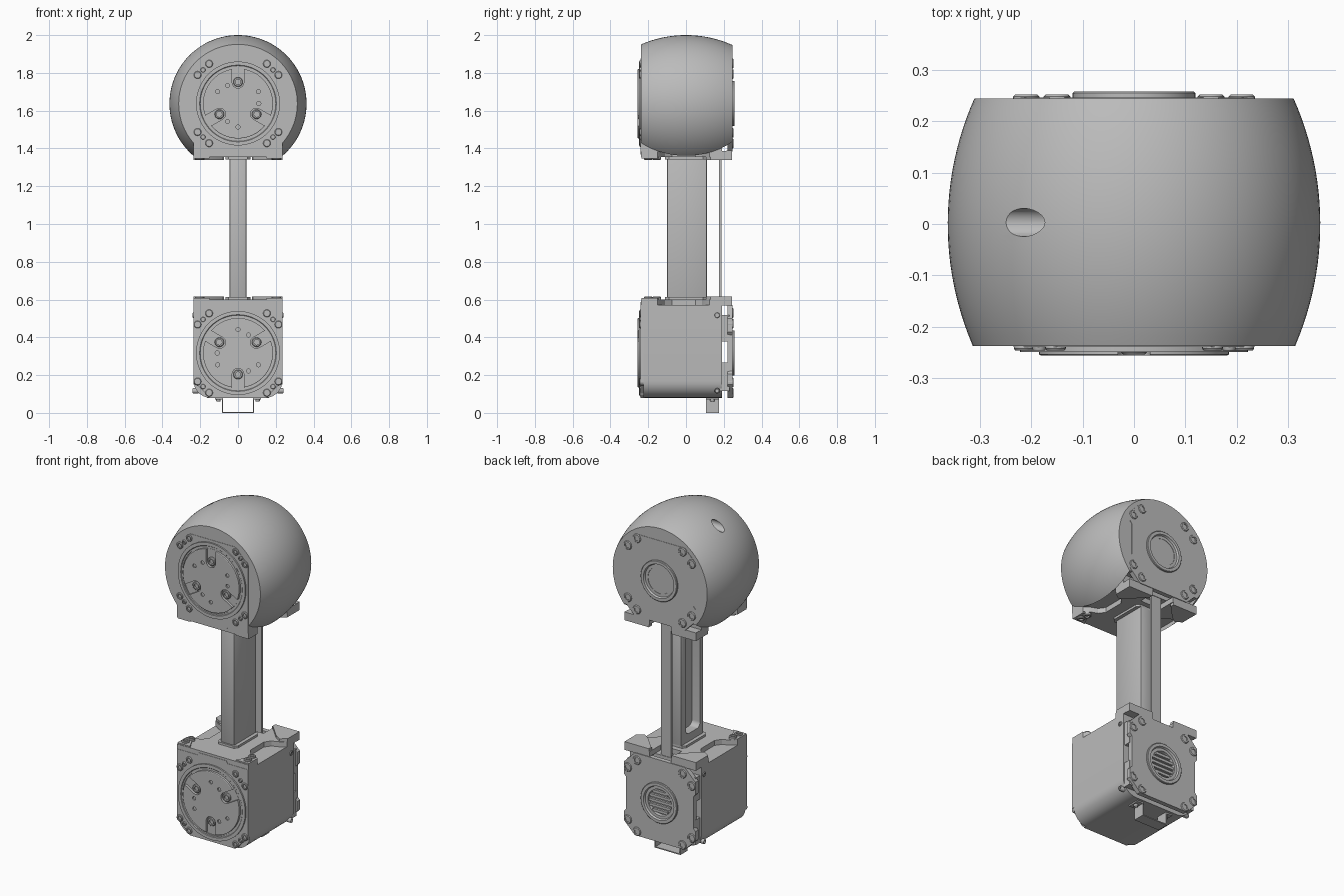
import bpy, bmesh
from math import sin, cos, pi, radians, sqrt
from mathutils import Matrix, Vector

if "Cube" in bpy.data.objects:
    bpy.data.objects.remove(bpy.data.objects["Cube"])

grey = bpy.data.materials.new("machined_grey")
grey.use_nodes = True
grey.diffuse_color = (0.5, 0.5, 0.5, 1)
grey.node_tree.nodes["Principled BSDF"].inputs["Base Color"].default_value = (0.5, 0.5, 0.5, 1)
parts = []
place = Matrix.Identity(4)      # where the part being built goes
prefix = ""


def finish(bm, name, local=Matrix.Identity(4)):
    bmesh.ops.remove_doubles(bm, verts=bm.verts, dist=1e-5)
    bmesh.ops.recalc_face_normals(bm, faces=bm.faces)
    bm.transform(place @ local)
    mesh = bpy.data.meshes.new(prefix + name)
    bm.to_mesh(mesh)
    bm.free()
    mesh.materials.append(grey)
    ob = bpy.data.objects.new(prefix + name, mesh)
    bpy.context.collection.objects.link(ob)
    parts.append(ob)
    return ob


def prism(name, pts, lo, hi, axis="y", bevel=0):
    """Extrude a 2D outline along an axis."""
    to3d = {"x": lambda a, b: (lo, a, b), "y": lambda a, b: (a, lo, b), "z": lambda a, b: (a, b, lo)}[axis]
    step = Vector([(hi - lo) * (axis == k) for k in "xyz"])
    bm = bmesh.new()
    face = bm.faces.new([bm.verts.new(to3d(*p)) for p in pts])
    out = bmesh.ops.extrude_face_region(bm, geom=[face])
    bmesh.ops.translate(bm, vec=step, verts=[v for v in out["geom"] if isinstance(v, bmesh.types.BMVert)])
    if bevel:
        bmesh.ops.bevel(bm, geom=bm.edges[:], offset=bevel, segments=2, affect="EDGES", profile=0.5)
    return finish(bm, name)


def box(name, x, y, z, bevel=0):
    return prism(name, [(x[0], z[0]), (x[1], z[0]), (x[1], z[1]), (x[0], z[1])], y[0], y[1], "y", bevel)


def lathe(name, profile, local=Matrix.Identity(4), steps=48):
    """Spin (radius, y) points about the y axis."""
    bm = bmesh.new()
    vs = [bm.verts.new((r, y, 0)) for r, y in profile]
    es = [bm.edges.new(p) for p in zip(vs, vs[1:])]
    bmesh.ops.spin(bm, geom=vs + es, cent=(0, 0, 0), axis=(0, 1, 0), angle=2 * pi, steps=steps)
    return finish(bm, name, local)


def rod(name, r, y0, y1, local=Matrix.Identity(4), steps=24):
    return lathe(name, [(0, y0), (r, y0), (r, y1), (0, y1)], local, steps)


def screw(name, r, loc, rot=Matrix.Identity(4)):
    """Socket head screw; the head points along local -y."""
    lathe(name, [(0, .02), (r, .02), (r, -.006), (r * .85, -.01), (r * .55, -.01), (r * .55, 0), (0, 0)],
          Matrix.Translation(loc) @ rot, 20)


def cut(ob, cutter):
    mod = ob.modifiers.new("cut", "BOOLEAN")
    mod.operation, mod.solver, mod.object = "DIFFERENCE", "EXACT", cutter
    bpy.context.view_layer.update()
    mesh = bpy.data.meshes.new_from_object(ob.evaluated_get(bpy.context.evaluated_depsgraph_get()))
    ob.modifiers.clear()
    ob.data = mesh
    parts.remove(cutter)
    bpy.data.objects.remove(cutter)


def arc(cx, cy, r, a0, a1, n=8):
    return [(cx + r * cos(radians(a0 + (a1 - a0) * i / n)), cy + r * sin(radians(a0 + (a1 - a0) * i / n)))
            for i in range(n + 1)]


def mirrored(half):
    """Close a right-hand outline by reflecting it in x."""
    return half + [(-x, y) for x, y in reversed(half) if x > 1e-6]


def motor():
    # housing with rounded lower corners
    prism("housing", mirrored(arc(.145, -.147, .09, -90, 0) + [(.235, .253)]), -.225, .19)
    prism("front_plate", mirrored([(.15, -.237), (.235, -.15), (.235, .255), (.1, .255), (.09, .27)]), -.24, -.22)
    # output ring and slotted disc
    lathe("output_ring", [(.192, -.23), (.192, -.246), (.2, -.246), (.203, -.249), (.222, -.249), (.222, -.23)], steps=72)
    disc = lathe("output_disc", [(0, -.235), (.185, -.235), (.185, -.254), (.182, -.256), (0, -.256)], steps=72)
    for k in range(3):
        a = Matrix.Rotation(radians(120 * k), 4, "Y")
        slot = prism("slot", arc(0, -.112, .031, 0, 180) + [(-.031, -.21), (.031, -.21)], -.3, -.241)
        c = place @ a @ place.inverted()
        slot.data.transform(c)
        cut(disc, slot)
        for r, ang in ((.125, 90), (.11, 60)):
            t = a @ Matrix.Translation((r * cos(radians(ang)), 0, r * sin(radians(ang))))
            cut(disc, rod("pin_hole", .011, -.3, -.248, t, 12))
        screw("output_screw", .025, a @ Vector((0, -.244, -.114)))
    # front corner screws and back corner screws
    for sx in (-1, 1):
        for sz in (-1, 1):
            for x, z, r in ((.153, .21, .02), (.214, .151, .02), (.185, .178, .013)):
                screw("front_screw", r, (sx * x, -.237, sz * z))
            for x, z in ((.15, .212), (.21, .155)):
                screw("back_screw", .026, (sx * x, .242, sz * z), Matrix.Rotation(pi, 4, "Z"))
            screw("side_screw", .014, (sx * .23, .165, sz * .2), Matrix.Rotation(sx * pi / 2, 4, "Z"))
    # back cover on two spacers
    for z in ((-.2, -.05), (.06, .2)):
        box("spacer", (-.225, .225), (.18, .23), z)
    cover = prism("back_cover", mirrored([(.165, -.237), (.235, -.167), (.235, -.11), (.222, -.095), (.222, .095),
                                          (.235, .11), (.235, .183), (.165, .253)]), .22, .247)
    cut(cover, rod("cover_hole", .112, .1, .3, steps=48))
    lathe("vent_hub", [(.12, .222), (.12, .255), (.117, .258), (.1, .258), (.095, .247), (.078, .247),
                       (.075, .23), (0, .23)])
    for k in range(-2, 3):
        z = k * .028
        w = sqrt(.075 ** 2 - z * z)
        box("vent_slat", (-w, w), (.228, .243), (z - .008, z + .008))
    # waisted mounting bracket with a notch for the cable strip
    prism("bracket", mirrored([(0, -.238), (.235, -.238), (.235, -.15), (.2, -.125), (.16, -.11), (.135, -.075),
                               (.135, .05), (.16, .085), (.2, .1), (.235, .125), (.235, .243), (.07, .243),
                               (.07, .14), (0, .14)]), .252, .283, "z")
    for s in (-1, 1):
        prism("bracket_wing", [(s * .08, .215), (s * .235, .243), (s * .235, .13), (s * .2, .105), (s * .16, .13)],
              .28, .299, "z")
        box("wing_lip", sorted((s * .075, s * .235)), (.215, .243), (.25, .299))
        prism("front_lug", [(s * .15, -.235), (s * .235, -.235), (s * .235, -.15), (s * .2, -.14)], .28, .29, "z")
        up = Matrix.Rotation(-pi / 2, 4, "X")
        for x, y in ((.205, -.2), (.2, -.155), (.205, .17)):
            screw("bracket_screw", .022, (s * x, y, .289), up)
    # flared foot of the arm
    prism("arm_foot", mirrored([(0, -.11), (.05, -.11), (.065, -.09), (.065, .09), (.05, .11), (0, .11)]),
          .27, .296, "z")


# lower and upper motors, the upper one turned over
place, prefix = Matrix.Translation((0, 0, .317)), "lower_"
motor()
place, prefix = Matrix.Translation((0, 0, 1.638)) @ Matrix.Rotation(pi, 4, "Y"), "upper_"
motor()

# barrel-shaped shell round the upper motor
place, prefix = Matrix.Translation((0, 0, 1.637)), ""
ys = [-.238 + .483 * i / 24 for i in range(25)]
shell = lathe("round_shell", [(0, ys[0])] + [(sqrt(.602 ** 2 - y * y) - .239, y) for y in ys] + [(0, ys[-1])], steps=96)
cut(shell, box("underside_cut", (-.236, .236), (-.4, .4), (-.5, -.2)))
cut(shell, rod("shell_port_cut", .0275, -.4, -.12,
               Matrix.Translation((0, .003, .291)) @ Matrix.Rotation(-pi / 2, 4, "Z")))

# arm with a rounded pocket on one side
place = Matrix.Identity(4)
arm = box("arm", (-.044, .044), (-.1, .11), (.58, 1.375), .006)
r = .03
pocket = (arc(.035, 1.27, r, 0, 90) + arc(-.04, 1.27, r, 90, 180)
          + arc(-.04, .69, r, 180, 270) + arc(.035, .69, r, 270, 360))
cut(arm, prism("pocket_cut", pocket, -.1, .01, "x"))

# cable strip behind the arm
box("cable_strip", (-.033, .033), (.175, .187), (.56, 1.4))

# open cable guide under the lower motor
for s in (-1, 1):
    box("guide_wall", sorted((s * .079, s * .085)), (.105, .175), (0, .082))
    box("guide_tab", sorted((s * .084, s * .122)), (.105, .175), (.072, .082))
    screw("guide_screw", .012, (s * .104, .14, .07), Matrix.Rotation(pi / 2, 4, "X"))
box("guide_floor", (-.085, .085), (.105, .175), (0, .006))

# smooth curved parts, keep edges sharp
for ob in bpy.context.view_layer.objects:
    ob.select_set(ob in parts)
bpy.context.view_layer.objects.active = shell
bpy.ops.object.shade_smooth_by_angle(angle=radians(30))
